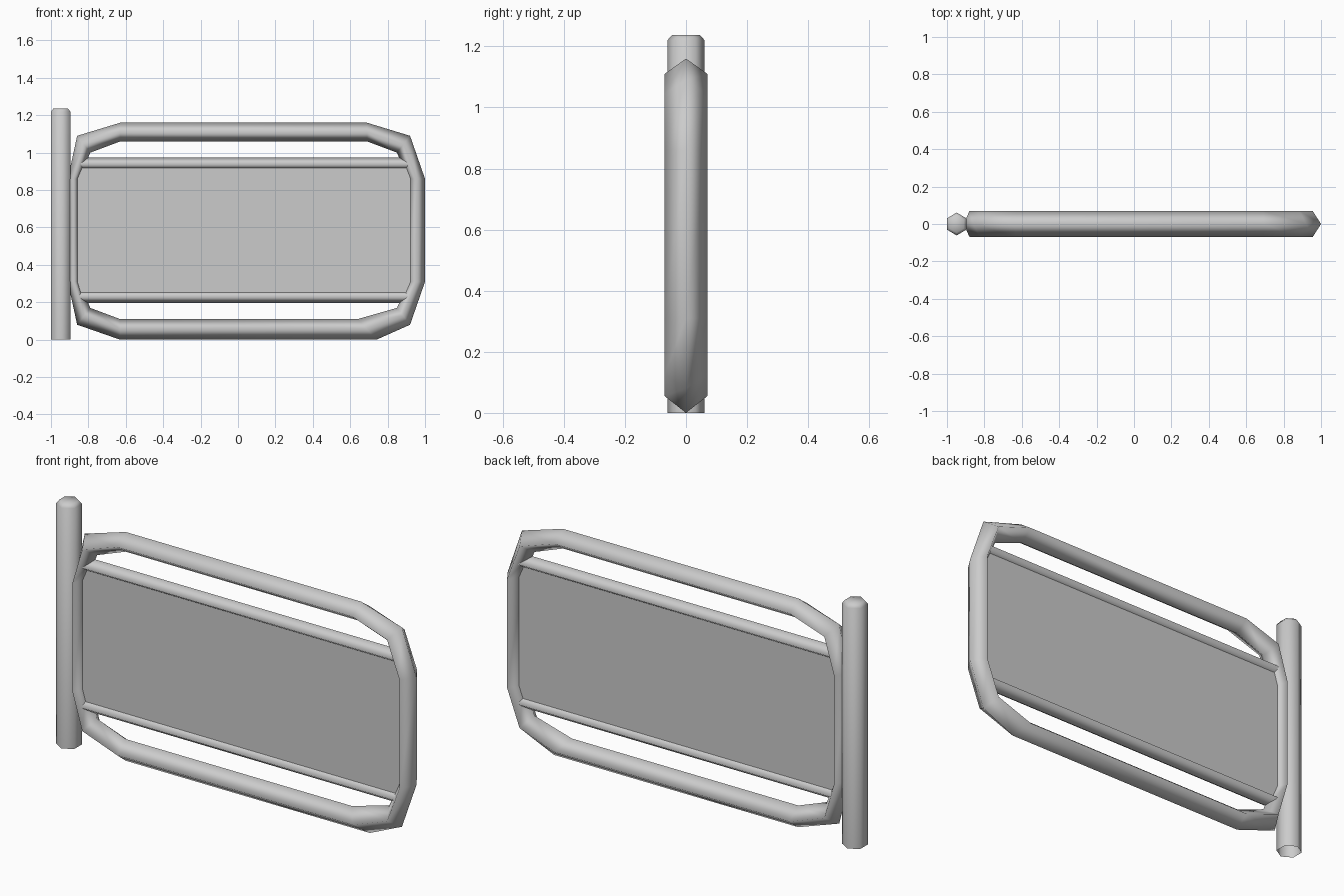
import bpy, bmesh
from math import cos, sin, pi

cube = bpy.data.objects.get("Cube")
if cube:
    bpy.data.objects.remove(cube, do_unlink=True)

grey = bpy.data.materials.new("light_grey")
grey.use_nodes = True
colour = (0.6, 0.6, 0.6, 1)
grey.diffuse_color = colour
grey.node_tree.nodes["Principled BSDF"].inputs["Base Color"].default_value = colour


def loft(name, rings, loop=False, caps=(False, False), smooth=True):
    """Skin a list of equal-sized rings into one object."""
    bm = bmesh.new()
    vs = [[bm.verts.new(p) for p in ring] for ring in rings]
    n = len(vs[0])
    for i in range(len(vs) if loop else len(vs) - 1):
        a, b = vs[i], vs[(i + 1) % len(vs)]
        for j in range(n):
            k = (j + 1) % n
            bm.faces.new((a[j], a[k], b[k], b[j]))
    if caps[0]:
        bm.faces.new(vs[0])
    if caps[1]:
        bm.faces.new(vs[-1])
    bmesh.ops.recalc_face_normals(bm, faces=bm.faces)
    for f in bm.faces:
        f.smooth = smooth
    mesh = bpy.data.meshes.new(name)
    bm.to_mesh(mesh)
    bm.free()
    mesh.materials.append(grey)
    obj = bpy.data.objects.new(name, mesh)
    bpy.context.collection.objects.link(obj)
    return obj


# Outer frame: diamond tube between an outer and an inner outline
outer = [(-0.63, 1.16), (0.69, 1.16), (0.92, 1.09), (1.0, 0.86), (1.0, 0.31), (0.92, 0.08),
         (0.74, 0), (-0.63, 0), (-0.86, 0.08), (-0.91, 0.31), (-0.91, 0.86), (-0.86, 1.09)]
inner = [(-0.63, 1.06), (0.69, 1.06), (0.85, 1.0), (0.91, 0.86), (0.91, 0.31), (0.85, 0.17),
         (0.64, 0.11), (-0.63, 0.11), (-0.79, 0.17), (-0.85, 0.31), (-0.85, 0.86), (-0.79, 1.0)]
rings = []
for (xo, zo), (xi, zi) in zip(outer, inner):
    xm, zm = (xo + xi) / 2, (zo + zi) / 2
    rings.append([(xo, 0, zo), (xm, -0.07, zm), (xi, 0, zi), (xm, 0.07, zm)])
loft("frame", rings, loop=True)

# Horizontal rails holding the panel
for name, z in (("upper_rail", 0.94), ("lower_rail", 0.23)):
    loft(name, [[(x, 0, z + 0.035), (x, -0.05, z), (x, 0, z - 0.035), (x, 0.05, z)]
                for x in (-0.86, 0.935)])

# Sign panel
loft("panel", [[(x, -0.02, 0.23), (x, 0.02, 0.23), (x, 0.02, 0.94), (x, -0.02, 0.94)]
               for x in (-0.87, 0.94)], caps=(True, True), smooth=False)


# Six-sided post, chamfered at the top and open underneath
def hexagon(r, z):
    return [(-0.948 + r * 0.97 * cos(pi / 6 + i * pi / 3), r * sin(pi / 6 + i * pi / 3), z)
            for i in range(6)]


loft("post", [hexagon(0.061, 0), hexagon(0.061, 1.22), hexagon(0.046, 1.237)], caps=(False, True))
